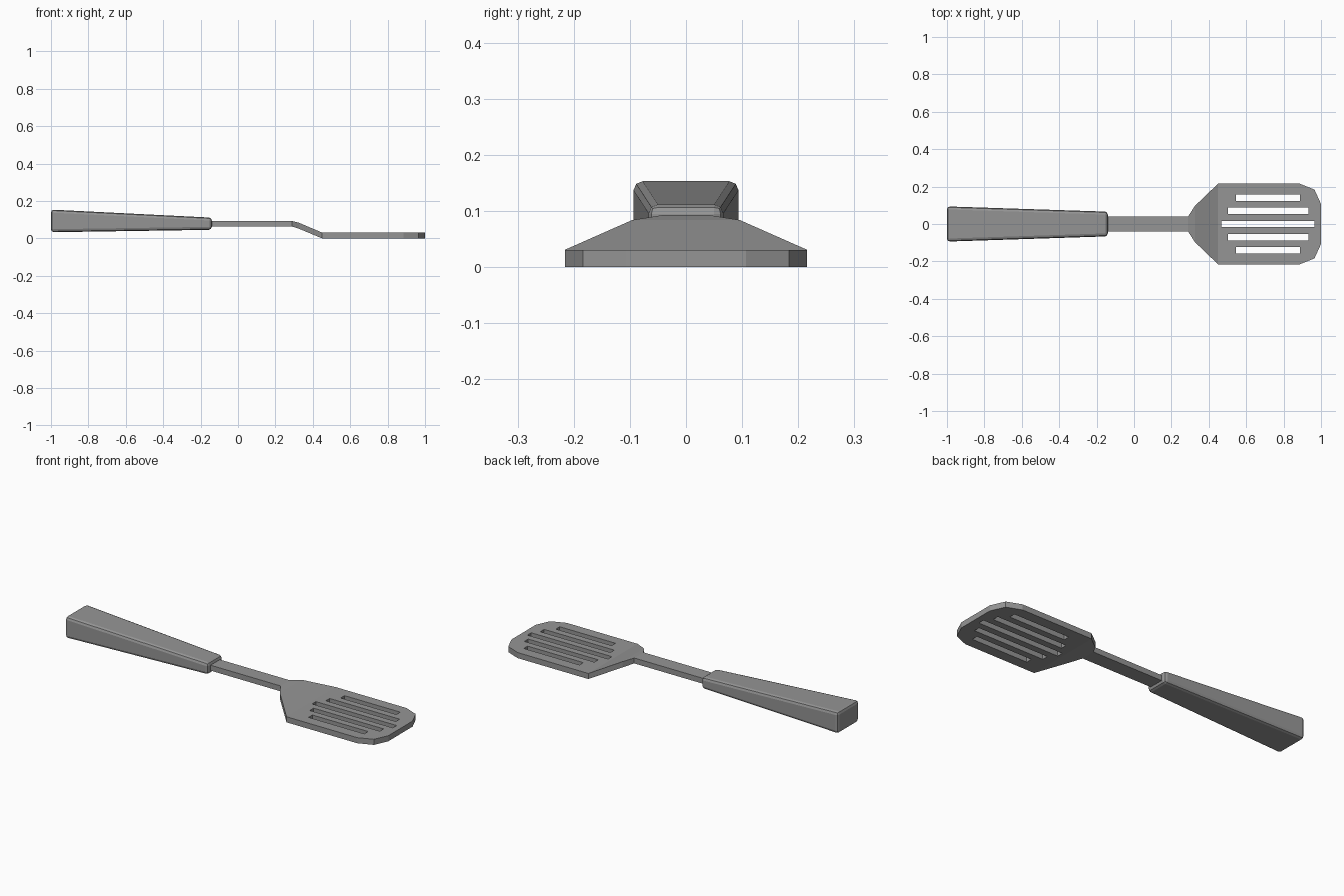
import bpy
import bmesh

if "Cube" in bpy.data.objects:
    bpy.data.objects.remove(bpy.data.objects["Cube"], do_unlink=True)

grey = bpy.data.materials.new("mid grey")
grey.use_nodes = True
grey.diffuse_color = (0.3, 0.3, 0.3, 1)
grey.node_tree.nodes["Principled BSDF"].inputs["Base Color"].default_value = (0.3, 0.3, 0.3, 1)


def loft(name, stations):
    """Join rectangular sections (x, half width, bottom, top) into a closed solid."""
    bm = bmesh.new()
    rings = [[bm.verts.new((x, y, z)) for y, z in ((-w, lo), (w, lo), (w, hi), (-w, hi))]
             for x, w, lo, hi in stations]
    for a, b in zip(rings, rings[1:]):
        for i in range(4):
            j = (i + 1) % 4
            bm.faces.new((a[i], a[j], b[j], b[i]))
    bm.faces.new(rings[0])
    bm.faces.new(rings[-1])
    bmesh.ops.recalc_face_normals(bm, faces=bm.faces)
    mesh = bpy.data.meshes.new(name)
    bm.to_mesh(mesh)
    bm.free()
    mesh.materials.append(grey)
    obj = bpy.data.objects.new(name, mesh)
    bpy.context.collection.objects.link(obj)
    return obj


def apply_modifiers(obj):
    bpy.context.view_layer.objects.active = obj
    for mod in list(obj.modifiers):
        bpy.ops.object.modifier_apply(modifier=mod.name)


# Tapered grip with softened edges
handle = loft("handle", [(-1, 0.094, 0.033, 0.154), (-0.14, 0.066, 0.046, 0.111)])
bevel = handle.modifiers.new("soft edges", "BEVEL")
bevel.width = 0.016
bevel.segments = 2
apply_modifiers(handle)

# Shaft, bend and blade in one strip
blade = loft("shaft_and_blade", [
    (-0.15, 0.041, 0.063, 0.093),
    (0.29, 0.041, 0.063, 0.093),
    (0.325, 0.096, 0.052, 0.084),
    (0.45, 0.216, 0, 0.031),
    (0.885, 0.216, 0, 0.031),
    (0.965, 0.184, 0, 0.031),
    (1, 0.107, 0, 0.031),
])

# Slots, longest in the middle
for row in range(-2, 3):
    start, end = ((0.468, 0.965), (0.503, 0.934), (0.545, 0.888))[abs(row)]
    cutter = loft("slot_cutter", [(start, 0.017, -0.1, 0.1), (end, 0.017, -0.1, 0.1)])
    cutter.location.y = row * 0.0705
    cutter.hide_render = True
    cut = blade.modifiers.new("slot", "BOOLEAN")
    cut.operation = "DIFFERENCE"
    cut.solver = "EXACT"
    cut.object = cutter
    bpy.context.view_layer.update()
    apply_modifiers(blade)
    bpy.data.objects.remove(cutter, do_unlink=True)
